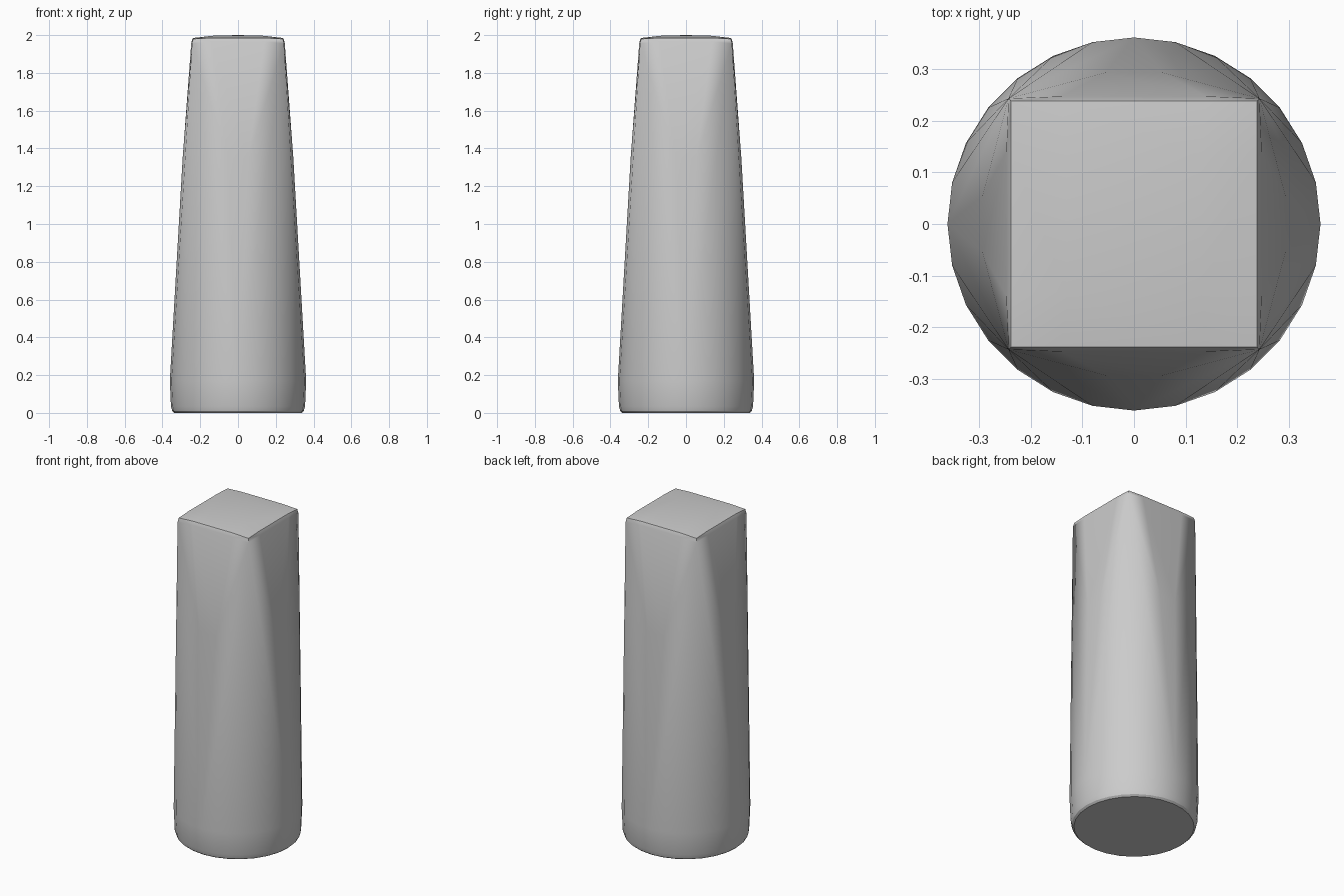
import bpy, bmesh
from math import sin, cos, pi

if "Cube" in bpy.data.objects:
    bpy.data.objects.remove(bpy.data.objects["Cube"])

SIDES = 28
bm = bmesh.new()


def ring(radius, z):
    for i in range(SIDES):
        a = 2 * pi * i / SIDES
        bm.verts.new((radius * cos(a), radius * sin(a), z))


def four_fold(x, y, z):
    # repeat a point on all four sides
    for _ in range(4):
        bm.verts.new((x, y, z))
        x, y = -y, x


# round foot with a softened rim
for radius, z in [(0.337, 0.0), (0.348, 0.01), (0.355, 0.035), (0.361, 0.17)]:
    ring(radius, z)

# gentle swelling of the four tapered faces
for x in (-0.055, 0.055):
    four_fold(x, 0.293, 1.35)

# square top: corners, softened edges and shallow crown
four_fold(0.243, 0.243, 1.955)
four_fold(0.238, 0.238, 1.98)
for x in (-0.14, 0.14):
    four_fold(x, 0.247, 1.965)
    four_fold(x, 0.238, 1.985)
four_fold(0.13, 0.13, 1.997)
bm.verts.new((0, 0, 2.0))

# stretch a continuous skin over the round-to-square sections
result = bmesh.ops.convex_hull(bm, input=bm.verts[:])
loose = [v for v in bm.verts if not v.link_faces]
bmesh.ops.delete(bm, geom=loose, context='VERTS')
bmesh.ops.recalc_face_normals(bm, faces=bm.faces[:])

mesh = bpy.data.meshes.new("tapered_peg")
bm.to_mesh(mesh)
bm.free()
peg = bpy.data.objects.new("tapered_peg", mesh)
bpy.context.collection.objects.link(peg)
bpy.context.view_layer.objects.active = peg
peg.select_set(True)
bpy.ops.object.shade_smooth_by_angle(angle=pi / 6)
